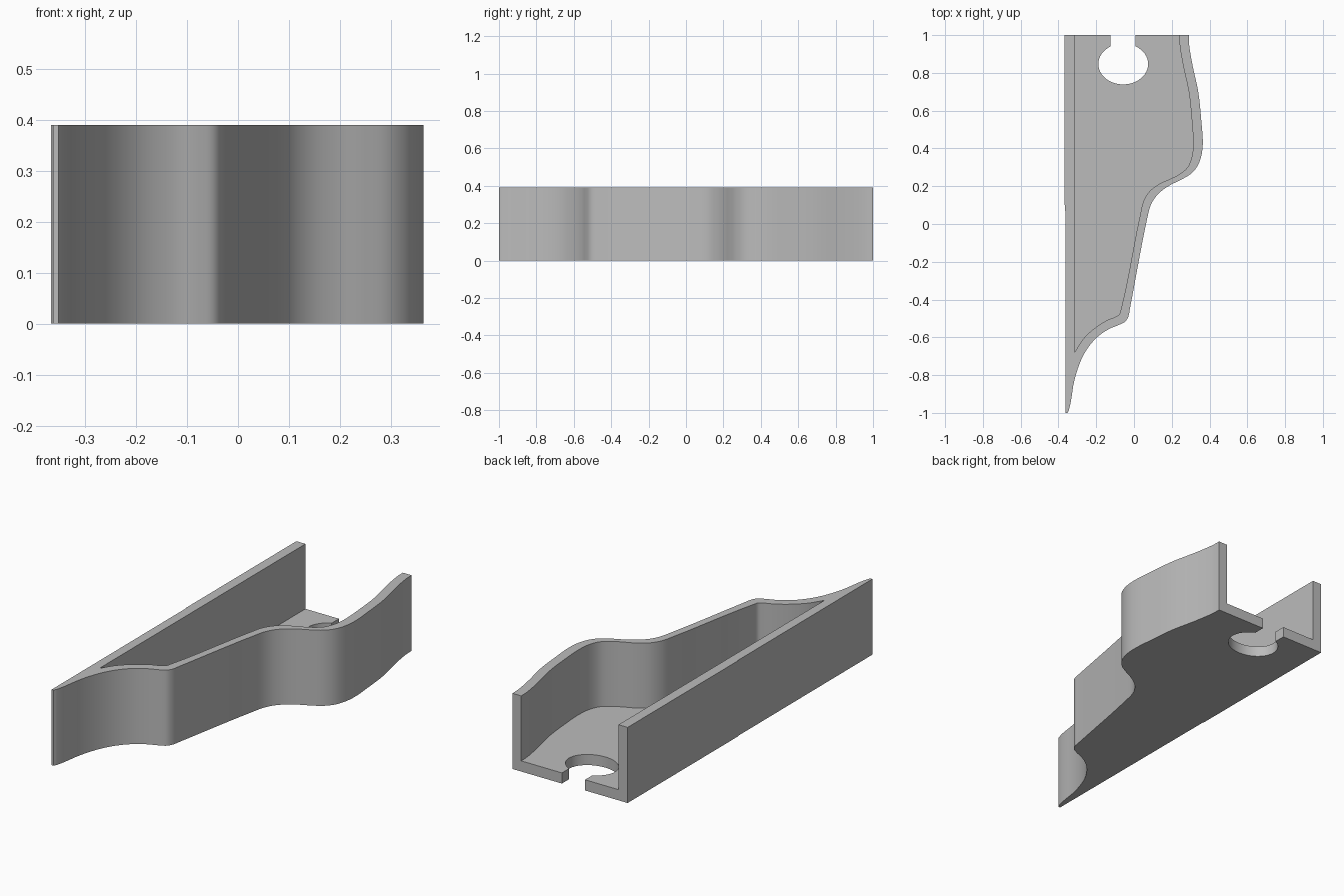
import bpy, bmesh, math
from mathutils import Vector
from mathutils.geometry import interpolate_bezier

HEIGHT, FLOOR = 0.39, 0.055

cube = bpy.data.objects.get("Cube")
if cube:
    bpy.data.objects.remove(cube, do_unlink=True)

grey = bpy.data.materials.new("light grey")
grey.use_nodes = True
grey.diffuse_color = (0.5, 0.5, 0.5, 1)
grey.node_tree.nodes["Principled BSDF"].inputs["Base Color"].default_value = (0.5, 0.5, 0.5, 1)


def smooth_path(points, steps=6):
    """Smooth curve through the points, handles scaled to each span."""
    pts = [Vector((x, y, 0)) for x, y in points]
    last = len(pts) - 1
    dirs = [(pts[min(i + 1, last)] - p).normalized() + (p - pts[max(i - 1, 0)]).normalized()
            for i, p in enumerate(pts)]
    path = []
    for i in range(last):
        a, b = pts[i], pts[i + 1]
        reach = (b - a).length / 3
        span = interpolate_bezier(a, a + dirs[i].normalized() * reach,
                                  b - dirs[i + 1].normalized() * reach, b, steps)
        path += [(p.x, p.y) for p in span[:-1]]
    return path + [points[-1]]


def prism(name, outline, z0, z1):
    """Closed outline extruded from z0 to z1."""
    bm = bmesh.new()
    base = bm.faces.new([bm.verts.new((x, y, z0)) for x, y in outline])
    top = bmesh.ops.extrude_face_region(bm, geom=[base])["geom"]
    bmesh.ops.translate(bm, vec=(0, 0, z1 - z0),
                        verts=[v for v in top if isinstance(v, bmesh.types.BMVert)])
    bmesh.ops.recalc_face_normals(bm, faces=bm.faces)
    mesh = bpy.data.meshes.new(name)
    bm.to_mesh(mesh)
    bm.free()
    mesh.materials.append(grey)
    obj = bpy.data.objects.new(name, mesh)
    bpy.context.collection.objects.link(obj)
    return obj


# Outer side curve, from the open back end to the front tip
outer = smooth_path([
    (0.29, 1), (0.292, 0.95), (0.31, 0.84), (0.34, 0.7), (0.356, 0.55), (0.364, 0.42),
    (0.355, 0.355), (0.335, 0.305), (0.3, 0.265), (0.25, 0.235), (0.19, 0.205),
    (0.14, 0.17), (0.105, 0.13), (0.085, 0.09), (0.07, 0.03), (-0.022, -0.45),
    (-0.03, -0.49), (-0.045, -0.515), (-0.075, -0.532), (-0.13, -0.555), (-0.19, -0.595),
    (-0.24, -0.65), (-0.28, -0.72), (-0.315, -0.825), (-0.345, -0.985), (-0.352, -1)])
outer += [(-0.363, -1), (-0.364, 0.1), (-0.367, 0.1), (-0.367, 1)]

# Inner side curve, running past the back so the channel is open
inner = smooth_path([
    (0.24, 1), (0.242, 0.95), (0.262, 0.83), (0.29, 0.7), (0.306, 0.55), (0.313, 0.42),
    (0.306, 0.355), (0.283, 0.3), (0.24, 0.263), (0.188, 0.237), (0.13, 0.21),
    (0.08, 0.17), (0.05, 0.12), (0.035, 0.06), (-0.07, -0.455), (-0.077, -0.477),
    (-0.095, -0.49), (-0.14, -0.508), (-0.21, -0.553), (-0.27, -0.61), (-0.315, -0.68)])
inner = [(0.24, 1.1)] + inner + [(-0.315, 1.1)]

# Round hole with a slot to the back edge
hole = [(-0.057 + 0.132 * math.cos(t), 0.847 + 0.108 * math.sin(t))
        for t in (math.tau * i / 48 for i in range(48))]
slot = [(-0.124, 0.86), (0.008, 0.86), (0.008, 1.1), (-0.124, 1.1)]

tray = prism("channel_tray", outer, 0, HEIGHT)
cutters = [prism("channel_cutter", inner, FLOOR, HEIGHT + 0.1),
           prism("hole_cutter", hole, -0.1, FLOOR + 0.1),
           prism("slot_cutter", slot, -0.1, FLOOR + 0.1)]
for cutter in cutters:
    cutter.hide_render = True
    cut = tray.modifiers.new(cutter.name, "BOOLEAN")
    cut.operation, cut.solver, cut.object = "DIFFERENCE", "EXACT", cutter

# Bake the cuts and drop the cutters
graph = bpy.context.evaluated_depsgraph_get()
cut_mesh = bpy.data.meshes.new_from_object(tray.evaluated_get(graph))
tray.modifiers.clear()
tray.data = cut_mesh
for cutter in cutters:
    bpy.data.objects.remove(cutter, do_unlink=True)

bpy.ops.object.select_all(action="DESELECT")
tray.select_set(True)
bpy.context.view_layer.objects.active = tray
bpy.ops.object.shade_smooth_by_angle(angle=math.radians(30))
